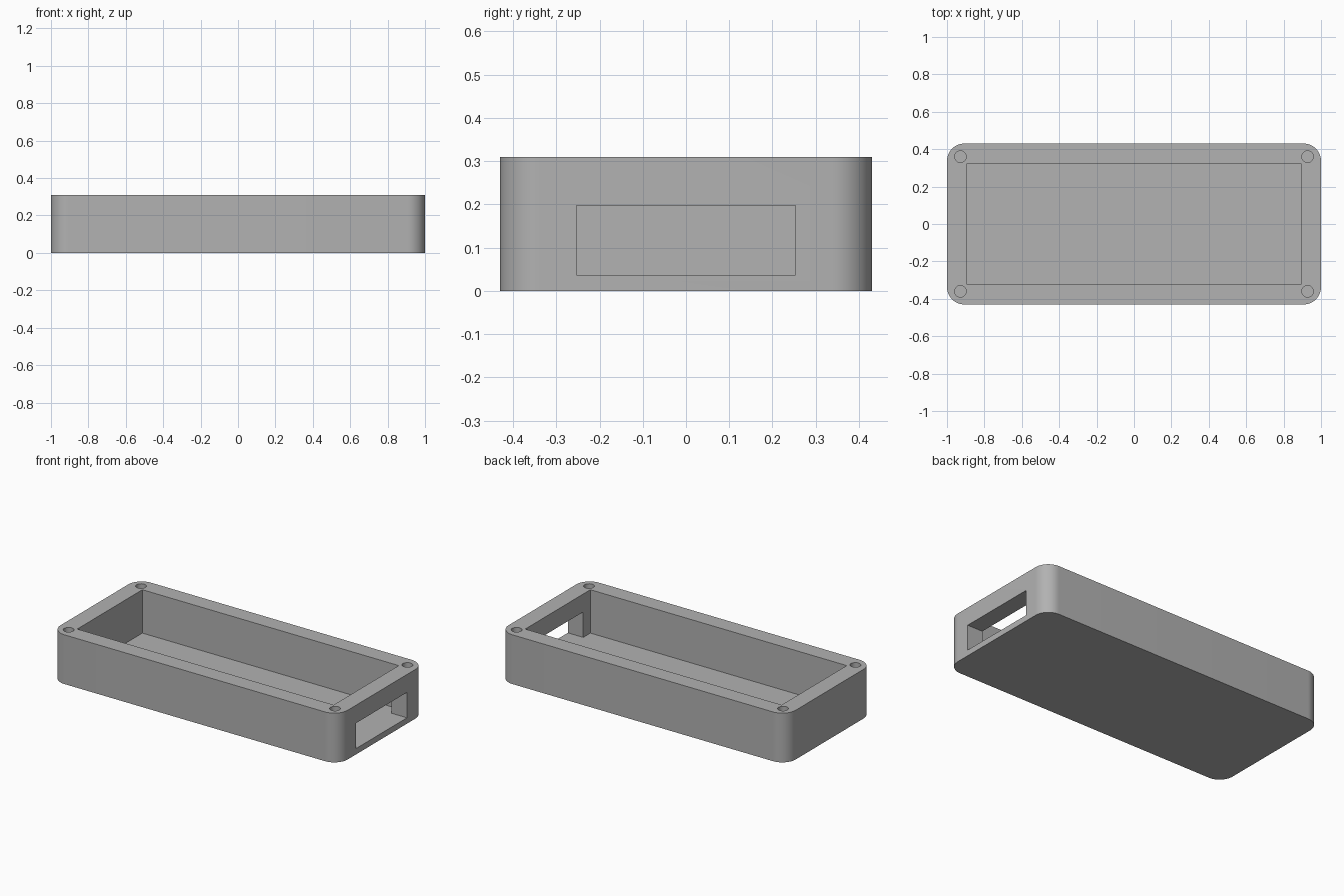
import bpy
import bmesh
import math

if "Cube" in bpy.data.objects:
    bpy.data.objects.remove(bpy.data.objects["Cube"], do_unlink=True)

HALF_X, HALF_Y, HEIGHT = 1.0, 0.43, 0.31
FLOOR = 0.037
CORNER = 0.093

grey = bpy.data.materials.new("plain grey")
grey.use_nodes = True
grey.diffuse_color = (0.445, 0.445, 0.445, 1)
grey.node_tree.nodes["Principled BSDF"].inputs["Base Color"].default_value = grey.diffuse_color


def prism(name, outline, bottom, top):
    """Extrude a flat outline into a closed solid."""
    bm = bmesh.new()
    face = bm.faces.new([bm.verts.new((x, y, bottom)) for x, y in outline])
    result = bmesh.ops.extrude_face_region(bm, geom=[face])
    raised = [v for v in result["geom"] if isinstance(v, bmesh.types.BMVert)]
    bmesh.ops.translate(bm, verts=raised, vec=(0, 0, top - bottom))
    bmesh.ops.recalc_face_normals(bm, faces=bm.faces)
    mesh = bpy.data.meshes.new(name)
    bm.to_mesh(mesh)
    bm.free()
    mesh.materials.append(grey)
    obj = bpy.data.objects.new(name, mesh)
    bpy.context.collection.objects.link(obj)
    return obj


def rectangle(x0, x1, y0, y1):
    return [(x0, y0), (x1, y0), (x1, y1), (x0, y1)]


def circle(cx, cy, radius, steps=32):
    angles = [math.tau * i / steps for i in range(steps)]
    return [(cx + radius * math.cos(a), cy + radius * math.sin(a)) for a in angles]


def rounded_rectangle(hx, hy, radius, steps=16):
    points = []
    for quarter, (sx, sy) in enumerate([(1, 1), (-1, 1), (-1, -1), (1, -1)]):
        for i in range(steps + 1):
            a = (quarter + i / steps) * math.pi / 2
            points.append((sx * (hx - radius) + radius * math.cos(a),
                           sy * (hy - radius) + radius * math.sin(a)))
    return points


# Tray body with rounded vertical corners
body = prism("enclosure_body", rounded_rectangle(HALF_X, HALF_Y, CORNER), 0, HEIGHT)

# Main cavity and the connector opening in one end wall, level with the floor
cutters = [
    prism("cavity_cutter", rectangle(-0.893, 0.893, -0.324, 0.324), FLOOR, 0.5),
    prism("opening_cutter", rectangle(0.7, 1.2, -0.253, 0.253), FLOOR, 0.197),
]

# Blind screw holes in the four corners
for sx in (-1, 1):
    for sy in (-1, 1):
        cutters.append(prism("screw_hole_cutter", circle(sx * 0.928, sy * 0.36, 0.031), 0.1, 0.5))

# Cut, apply, then discard the cutters
bpy.context.view_layer.objects.active = body
for cutter in cutters:
    cutter.hide_render = True
    cut = body.modifiers.new(cutter.name, "BOOLEAN")
    cut.operation = "DIFFERENCE"
    cut.solver = "EXACT"
    cut.object = cutter
    bpy.ops.object.modifier_apply(modifier=cut.name)
    bpy.data.objects.remove(cutter, do_unlink=True)

for obj in bpy.context.selected_objects:
    obj.select_set(False)
body.select_set(True)
bpy.ops.object.shade_smooth_by_angle(angle=math.radians(30))
